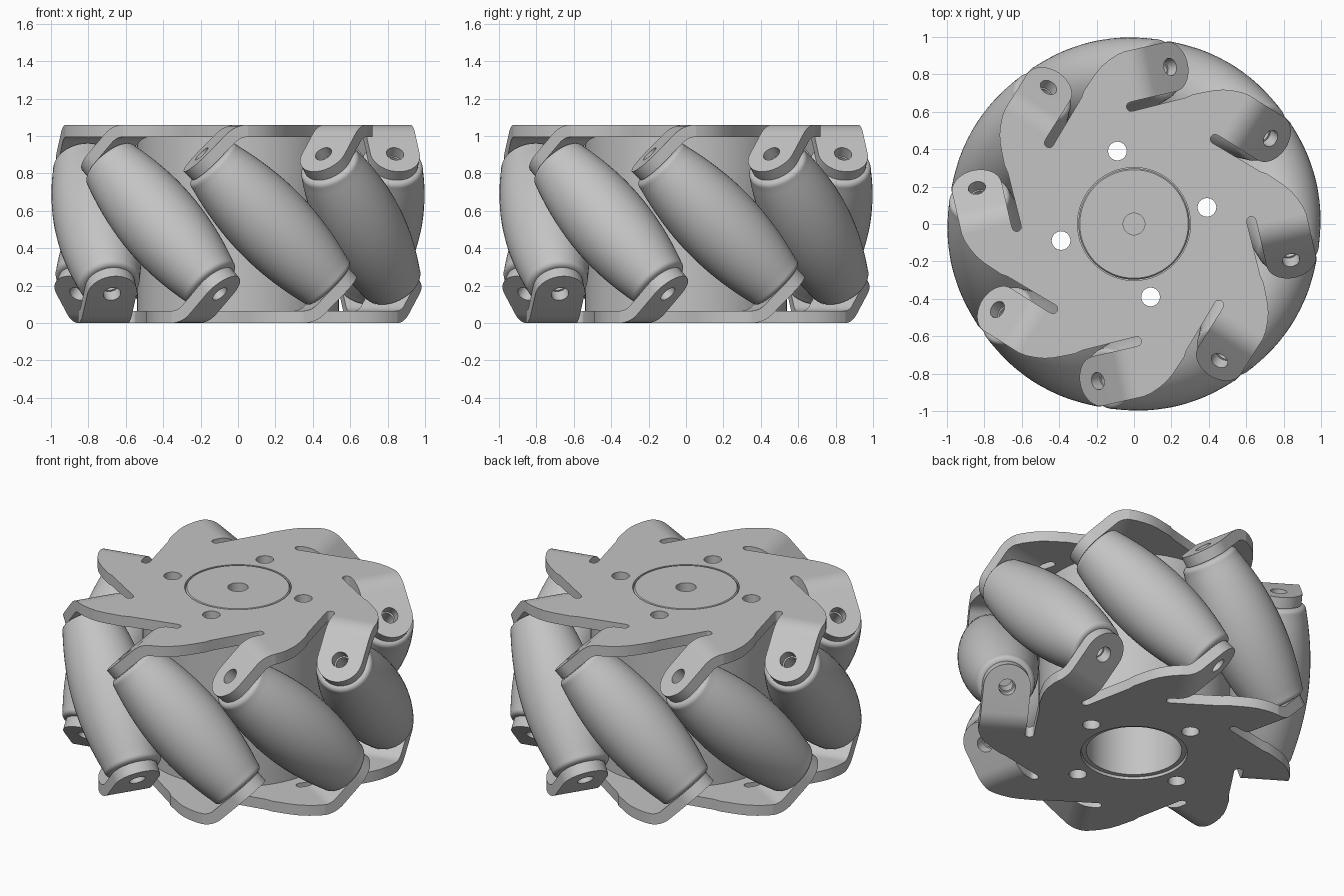
import bpy, bmesh, math
from mathutils import Matrix, Vector

if "Cube" in bpy.data.objects:
    bpy.data.objects.remove(bpy.data.objects["Cube"])

H = 1.06            # wheel height
T = 0.065           # sheet thickness
RC = 0.776          # distance of roller axes from the wheel axis
COUNT = 8
TURN = math.radians(12.8)
STEP = math.tau / COUNT
FLIP = Matrix.Translation((0, 0, H)) @ Matrix.Rotation(math.pi, 4, 'X')

metal = bpy.data.materials.new("grey_metal")
metal.diffuse_color = (0.55, 0.55, 0.55, 1)
metal.use_nodes = True
metal.node_tree.nodes["Principled BSDF"].inputs["Base Color"].default_value = metal.diffuse_color


def spin(k=0):
    return Matrix.Rotation(TURN + k * STEP, 4, 'Z')


def to_mesh(name, bm):
    bmesh.ops.recalc_face_normals(bm, faces=bm.faces)
    me = bpy.data.meshes.new(name)
    bm.to_mesh(me)
    bm.free()
    return finish(me)


def finish(me):
    me.materials.clear()
    me.materials.append(metal)
    me.polygons.foreach_set("use_smooth", [True] * len(me.polygons))
    me.set_sharp_from_angle(angle=math.radians(28))
    return me


def place(name, me, matrix):
    ob = bpy.data.objects.new(name, me)
    bpy.context.collection.objects.link(ob)
    ob.matrix_world = matrix
    return ob


def cylinder(bm, r, depth, matrix, seg=32):
    bmesh.ops.create_cone(bm, cap_ends=True, segments=seg, radius1=r, radius2=r,
                          depth=depth, matrix=matrix)


def cut(me, cutter_bm):
    """Return the mesh with the cutter volumes removed."""
    ob = place("work", me, Matrix())
    tool = place("cutter", to_mesh("cutter", cutter_bm), Matrix())
    tool.hide_render = True
    mod = ob.modifiers.new("cut", 'BOOLEAN')
    mod.object, mod.operation, mod.solver = tool, 'DIFFERENCE', 'EXACT'
    dg = bpy.context.evaluated_depsgraph_get()
    out = bpy.data.meshes.new_from_object(ob.evaluated_get(dg))
    bpy.data.objects.remove(ob)
    bpy.data.objects.remove(tool)
    return finish(out)


def lathe(name, profile, seg):
    """Revolve (radius, z) points around z; radius 0 ends close on the axis."""
    bm = bmesh.new()
    vs = [bm.verts.new((r, 0, z)) for r, z in profile]
    es = [bm.edges.new(p) for p in zip(vs, vs[1:])]
    bmesh.ops.spin(bm, geom=vs + es, cent=(0, 0, 0), axis=(0, 0, 1),
                   angle=math.tau, steps=seg, use_merge=False)
    bmesh.ops.remove_doubles(bm, verts=bm.verts, dist=1e-5)
    return to_mesh(name, bm)


def bolt_holes(bm):
    for k in range(4):
        a = k * math.pi / 2
        cylinder(bm, 0.05, 3, Matrix.Translation((0.4 * math.cos(a), 0.4 * math.sin(a), 0)))


# Side plate: eight swept arms separated by round-ended slots
BEND_R = 0.13
BEND_T = BEND_R * math.tan(math.pi / 8)
CORNER = -0.206
HALF = 0.135
START = CORNER + BEND_T
slot = [(0.615 - 0.025 * math.cos(i * math.pi / 8),
         -0.125 + 0.025 * math.sin(i * math.pi / 8)) for i in range(9)]
arm = slot + [(RC - HALF, START), (RC + HALF, START), (0.902, -0.11), (0.885, -0.065),
              (0.862, -0.02), (0.832, 0.02), (0.795, 0.06), (0.752, 0.105), (0.72, 0.125)]
bm = bmesh.new()
ring = []
for k in range(COUNT):
    c, s = math.cos(k * STEP), math.sin(k * STEP)
    ring += [bm.verts.new((x * c - y * s, x * s + y * c, H - T)) for x, y in arm]
face = bm.faces.new(ring)
ext = bmesh.ops.extrude_face_region(bm, geom=[face])
bmesh.ops.translate(bm, vec=(0, 0, T),
                    verts=[v for v in ext["geom"] if isinstance(v, bmesh.types.BMVert)])
tool = bmesh.new()
cylinder(tool, 0.302, 3, Matrix(), 64)
bolt_holes(tool)
plate = cut(to_mesh("plate", bm), tool)
place("top_plate", plate, spin())
place("bottom_plate", plate, spin() @ FLIP)

# Bent tab: a strip following the 45 degree bend, ending in a half round with a hole
HOLE_AT = 0.206 - BEND_T
ARC = BEND_R * math.pi / 4
stations = [(ARC * i / 8, HALF) for i in range(9)]
stations += [(ARC + HOLE_AT + HALF * math.sin(a), HALF * math.cos(a))
             for a in (i * math.pi / 2 / 12 * 0.985 for i in range(13))]


def bent(l, off):
    a = min(l, ARC) / BEND_R
    rest = max(l - ARC, 0)
    y = START - BEND_R * math.sin(a) - rest * math.cos(a)
    z = H - T / 2 - BEND_R * (1 - math.cos(a)) - rest * math.sin(a)
    return y - off * math.sin(a), z + off * math.cos(a)


bm = bmesh.new()
rows = []
for l, w in stations:
    rows.append([bm.verts.new((RC + sx * w, *bent(l, so * T / 2)))
                 for sx, so in ((-1, 1), (1, 1), (1, -1), (-1, -1))])
for a, b in zip(rows, rows[1:]):
    for i in range(4):
        j = (i + 1) % 4
        bm.faces.new((a[i], a[j], b[j], b[i]))
bm.faces.new(rows[0])
bm.faces.new(rows[-1])
axis = Vector((0, 1, -1)).normalized()
tilt = axis.to_track_quat('Z', 'Y').to_matrix().to_4x4()
hy, hz = bent(ARC + HOLE_AT, 0)
tool = bmesh.new()
cylinder(tool, 0.047, 0.3, Matrix.Translation((RC, hy, hz)) @ tilt)
tab = cut(to_mesh("tab", bm), tool)

# Barrel roller whose bulge follows the wheel's round outline
END, FIL = 0.462, 0.03
half = []
for i in range(13):
    s = (END - FIL) * i / 12
    half.append((1 - math.sqrt(RC * RC + s * s / 2), s))
r_end = half[-1][0]
half += [(r_end - FIL + FIL * math.cos(a), END - FIL + FIL * math.sin(a))
         for a in (i * math.pi / 12 for i in range(1, 7))]
half += [(0.04, END), (0.04, END - 0.1), (0, END - 0.1)]
roller = lathe("roller", [(r, -s) for r, s in reversed(half[1:])] + half, 48)

for k in range(COUNT):
    place(f"roller_{k + 1}", roller, spin(k) @ Matrix.Translation((RC, 0, H / 2)) @ tilt)
    place(f"top_tab_{k + 1}", tab, spin(k))
    place(f"bottom_tab_{k + 1}", tab, spin(k) @ FLIP)

# Hub drum with a deep bore from below and a small blind hole on top
hub = lathe("hub", [(0, 0.9), (0.058, 0.9), (0.058, H), (0.29, H), (0.297, H - 0.01),
                    (0.297, H - T), (0.54, H - T), (0.54, T), (0.297, T), (0.297, 0.015),
                    (0.27, 0.015), (0.27, 0.8), (0, 0.8)], 96)
tool = bmesh.new()
bolt_holes(tool)
place("hub", cut(hub, tool), spin())
